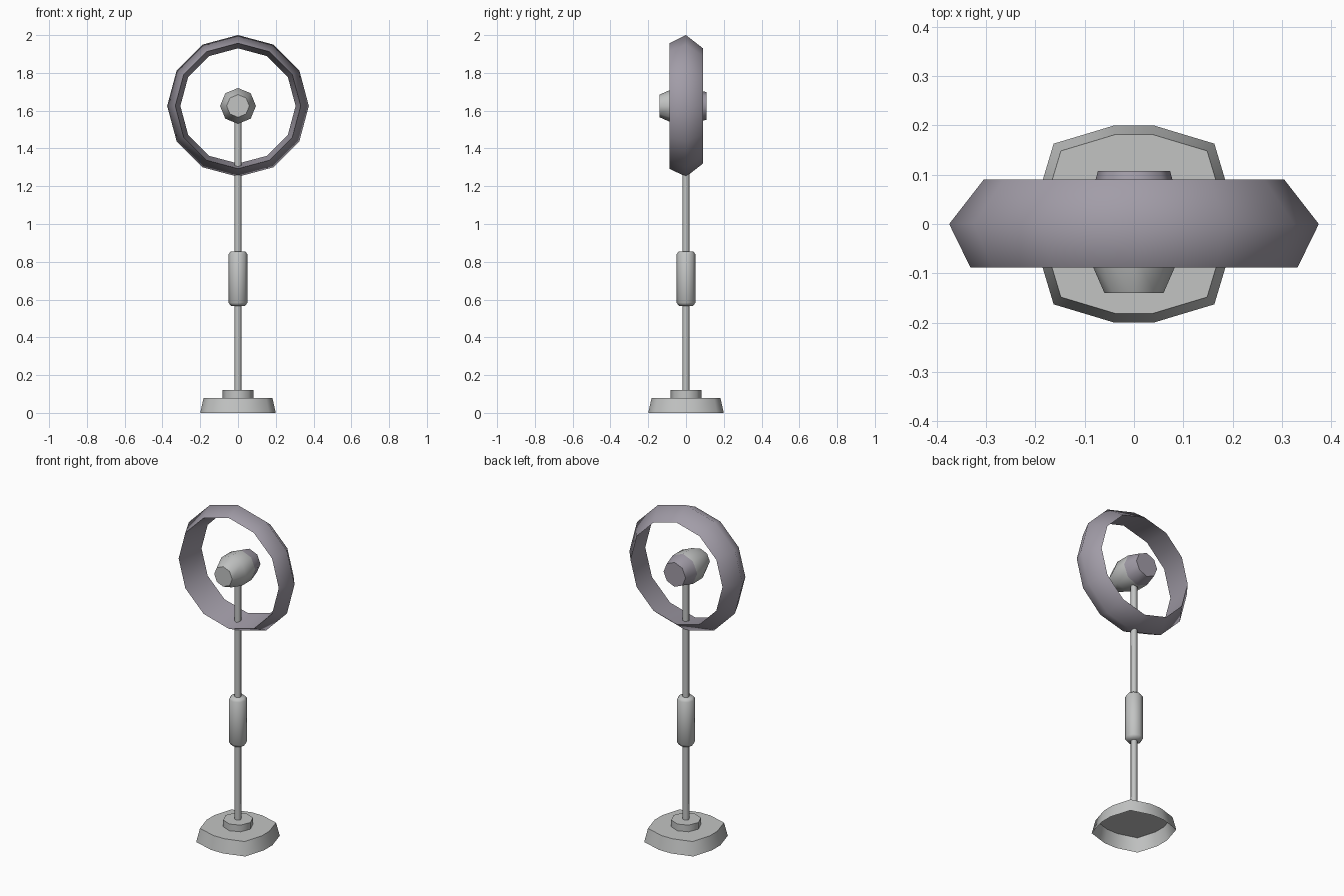
import bpy, bmesh
from math import cos, sin, pi, radians

cube = bpy.data.objects.get("Cube")
if cube:
    bpy.data.objects.remove(cube, do_unlink=True)


def make_material(name, rgb):
    m = bpy.data.materials.new(name)
    m.use_nodes = True
    m.diffuse_color = (*rgb, 1)
    m.node_tree.nodes["Principled BSDF"].inputs["Base Color"].default_value = (*rgb, 1)
    return m


grey = make_material("light grey", (0.54, 0.55, 0.545))
mauve = make_material("mauve grey", (0.36, 0.335, 0.39))


def circle(sides):
    return [(cos(2 * pi * i / sides), sin(2 * pi * i / sides)) for i in range(sides)]


def sweep(name, section, profile, materials, axis="Z", centre=0.0,
          closed=False, cap_start=True, angle=60):
    """Scale a section by each (radius, height) of a profile and skin the loops."""
    bm = bmesh.new()
    loops = []
    for r, h in profile:
        if axis == "Z":
            pts = [(r * u, r * v, h) for u, v in section]
        else:
            pts = [(r * u, h, centre + r * v) for u, v in section]
        loops.append([bm.verts.new(p) for p in pts])
    pairs = list(zip(loops, loops[1:]))
    if closed:
        pairs.append((loops[-1], loops[0]))
    n = len(section)
    for a, b in pairs:
        for i in range(n):
            j = (i + 1) % n
            bm.faces.new((a[i], a[j], b[j], b[i]))
    if not closed:
        bm.faces.new(loops[-1])
        if cap_start:
            bm.faces.new(loops[0])
    bmesh.ops.recalc_face_normals(bm, faces=bm.faces)
    mesh = bpy.data.meshes.new(name)
    bm.to_mesh(mesh)
    bm.free()
    for m in materials:
        mesh.materials.append(m)
    ob = bpy.data.objects.new(name, mesh)
    bpy.context.collection.objects.link(ob)
    bpy.ops.object.select_all(action="DESELECT")
    ob.select_set(True)
    bpy.context.view_layer.objects.active = ob
    bpy.ops.object.shade_smooth_by_angle(angle=radians(angle))
    return ob


# Hollow foot: a rounded square, open underneath
quarter = [(1, -0.2), (1, 0.2), (0.815, 0.815)]
foot = []
for turn in range(4):
    for x, y in quarter:
        for _ in range(turn):
            x, y = -y, x
        foot.append((x, y))
sweep("base", foot, [(0.2, 0), (0.182, 0.08)], [grey], cap_start=False)

# Stand
octagon = circle(8)
sweep("base_collar", octagon, [(0.082, 0.08), (0.082, 0.12)], [grey])
sweep("pole", octagon, [(0.018, 0.12), (0.018, 1.56)], [grey])
sweep("pole_grip", octagon,
      [(0.038, 0.567), (0.05, 0.583), (0.05, 0.84), (0.038, 0.855)], [grey])

# Hub: grey nose, mauve rear
HUB_Z = 1.625
hub = sweep("hub", octagon,
            [(0.06, -0.14), (0.095, -0.06), (0.095, 0.03), (0.073, 0.108)],
            [grey, mauve], axis="Y", centre=HUB_Z)
for face in hub.data.polygons:
    face.material_index = int(face.center.y > 0.03)

# Ring with a wedge-shaped cross-section
sweep("ring", circle(12), [(0.332, -0.088), (0.375, 0), (0.305, 0.09)],
      [mauve], axis="Y", centre=HUB_Z, closed=True, angle=75)
